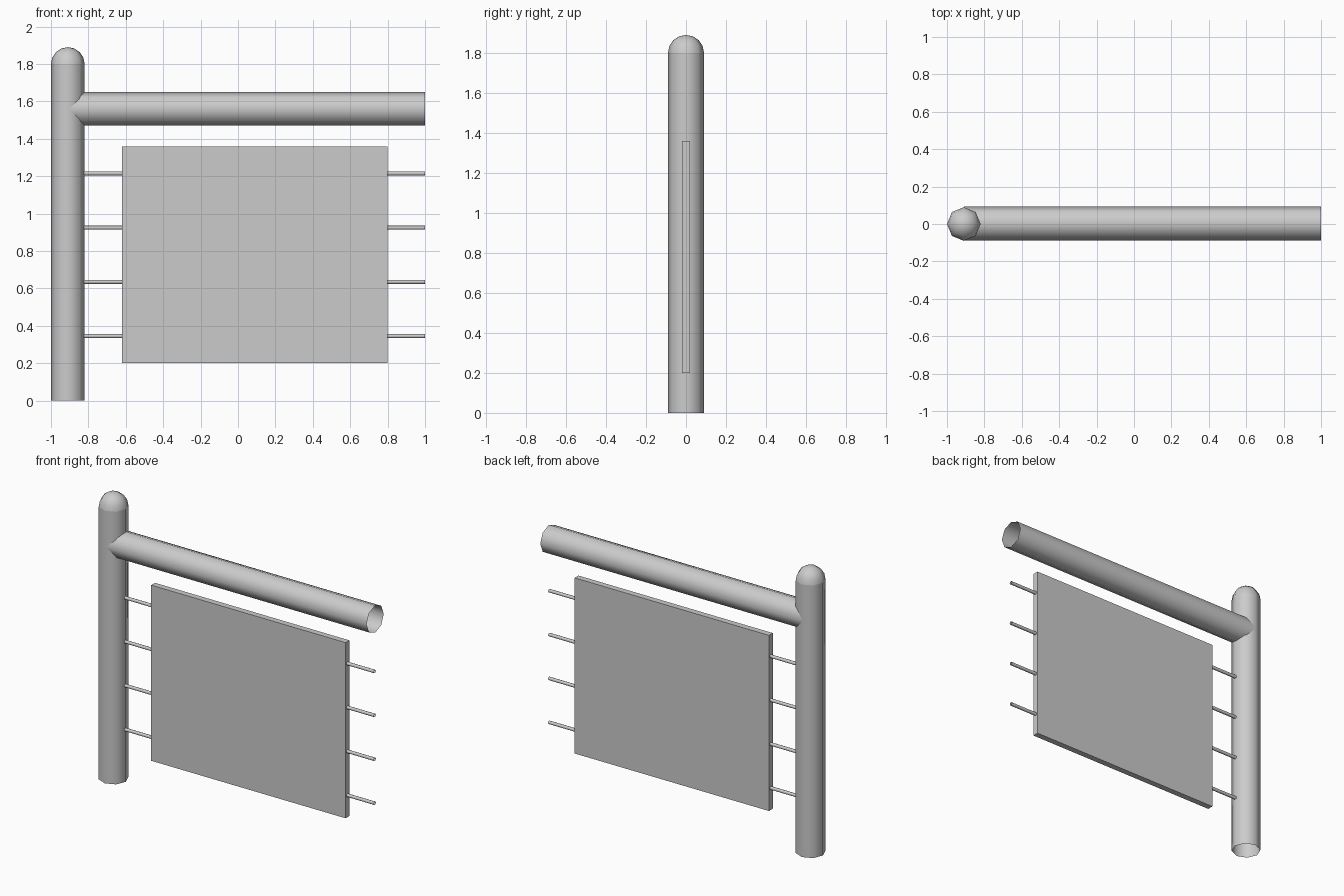
import bpy, bmesh, math
from mathutils import Matrix

if "Cube" in bpy.data.objects:
    bpy.data.objects.remove(bpy.data.objects["Cube"])


def lathe(name, profile, sides, matrix):
    """Spin (radius, height) pairs around local z; radius 0 closes to a point."""
    bm = bmesh.new()
    rings = []
    for r, h in profile:
        if r == 0:
            rings.append([bm.verts.new((0, 0, h))] * sides)
        else:
            rings.append([bm.verts.new((r * math.cos(2 * math.pi * i / sides),
                                        r * math.sin(2 * math.pi * i / sides), h))
                          for i in range(sides)])
    for a, b in zip(rings, rings[1:]):
        for i in range(sides):
            j = (i + 1) % sides
            quad = [a[i], a[j], b[j], b[i]]
            bm.faces.new(list(dict.fromkeys(quad)))
    bm.transform(matrix)
    mesh = bpy.data.meshes.new(name)
    bm.to_mesh(mesh)
    bm.free()
    mesh.shade_smooth()
    obj = bpy.data.objects.new(name, mesh)
    bpy.context.collection.objects.link(obj)
    return obj


def bar(name, x0, x1, y, z, r, sides):
    """Open tube running along x."""
    m = Matrix.Translation((x0, y, z)) @ Matrix.Rotation(math.pi / 2, 4, 'Y')
    return lathe(name, [(r, 0), (r, x1 - x0)], sides, m)


R, POST_X, DOME_Z = 0.09, -0.91, 1.80

# Upright post, open at the bottom
lathe("post", [(R, 0), (R, DOME_Z)], 8, Matrix.Translation((POST_X, 0, 0)))

# Rounded cap on the post
dome = [(R * math.cos(math.pi / 8 * k), R * math.sin(math.pi / 8 * k)) for k in range(4)]
lathe("post_cap", dome + [(0, R)], 8, Matrix.Translation((POST_X, 0, DOME_Z)))

# Top rail, open at the free end
bar("top_rail", POST_X, 1.0, 0.003, 1.56, R, 8)

# Thin rods passing through the panel
for i in range(4):
    bar(f"rod_{i + 1}", -0.85, 1.0, 0, 0.345 + 0.29 * i, 0.011, 8)

# Flat panel
bpy.ops.mesh.primitive_cube_add(size=1, location=(0.09, 0, 0.78))
panel = bpy.context.object
panel.name = "panel"
panel.scale = (1.42, 0.04, 1.16)
